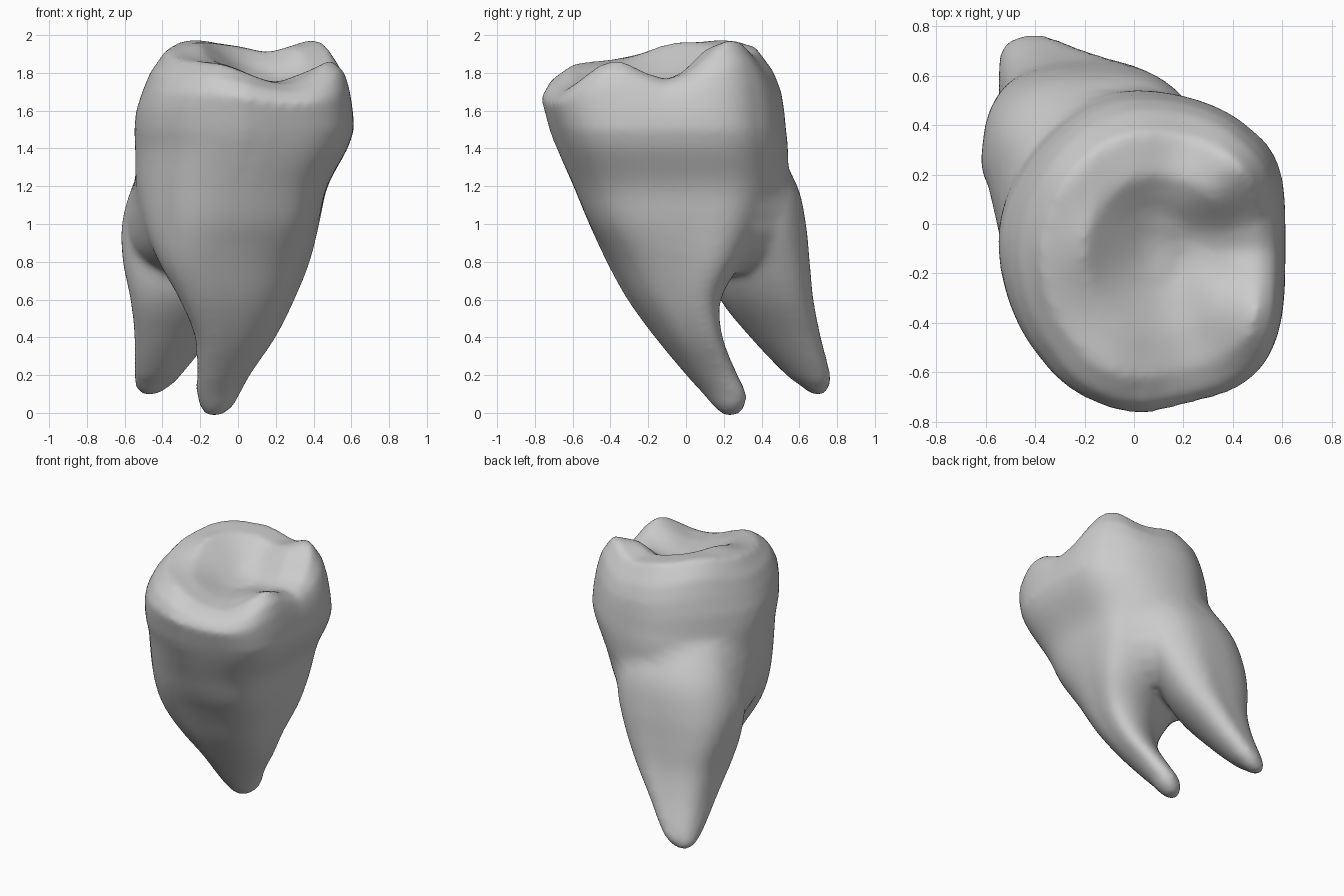
import bpy, bmesh, math
from mathutils import Vector

cube = bpy.data.objects.get("Cube")
if cube:
    bpy.data.objects.remove(cube, do_unlink=True)

SEGMENTS = 64
SHOULDER = 1.5

# Cusps of the chewing surface: x, y, height, radius
CUSPS = [
    (-0.22, 0.20, 0.25, 0.28),
    (-0.28, -0.08, 0.10, 0.20),
    (0.38, 0.21, 0.29, 0.22),
    (0.50, -0.38, 0.17, 0.22),
    (-0.28, -0.30, 0.15, 0.30),
    (-0.08, -0.60, 0.11, 0.25),
    (0.05, 0.33, 0.15, 0.20),
]

# Front root and trunk: z, x bounds, y bounds, phase, corner fullness
FRONT_ROOT = [
    (-0.015, -0.17, -0.09, 0.20, 0.27, 80, 0),
    (0.03, -0.20, -0.03, 0.15, 0.31, 75, 0),
    (0.10, -0.22, 0.01, 0.09, 0.32, 70, 0),
    (0.20, -0.22, 0.065, 0.00, 0.275, 66, 0.05),
    (0.40, -0.23, 0.20, -0.165, 0.195, 60, 0.15),
    (0.60, -0.31, 0.30, -0.31, 0.185, 60, 0.25),
    (0.80, -0.42, 0.38, -0.42, 0.30, 66, 0.32),
    (1.00, -0.50, 0.43, -0.51, 0.44, 78, 0.4),
    (1.20, -0.54, 0.475, -0.575, 0.53, 86, 0.4),
    (1.40, -0.545, 0.58, -0.645, 0.54, 90, 0.4),
    (1.50, -0.55, 0.615, -0.68, 0.53, 90, 0.4),
]

# Back root, rising inside the trunk; negative fullness is the opposite corner
BACK_ROOT = [
    (0.10, -0.52, -0.42, 0.66, 0.74, 80, 0),
    (0.14, -0.545, -0.36, 0.61, 0.76, 76, -0.1),
    (0.20, -0.55, -0.30, 0.53, 0.765, 72, -0.2),
    (0.40, -0.55, -0.14, 0.34, 0.715, 68, -0.32),
    (0.60, -0.57, 0.02, 0.18, 0.675, 68, -0.38),
    (0.80, -0.61, 0.14, 0.10, 0.655, 72, -0.35),
    (1.00, -0.615, 0.24, 0.02, 0.635, 80, -0.25),
    (1.20, -0.56, 0.25, 0.00, 0.59, 84, -0.2),
    (1.40, -0.46, 0.20, 0.00, 0.475, 88, -0.1),
    (1.50, -0.40, 0.20, 0.00, 0.41, 90, 0),
]

# Crown sides and top: share of chewing height, x bounds, y bounds
CROWN = [
    (0.35, -0.54, 0.61, -0.705, 0.52),
    (0.65, -0.507, 0.595, -0.725, 0.505),
    (0.88, -0.465, 0.57, -0.68, 0.465),
    (1.00, -0.38, 0.51, -0.58, 0.37),
    (1.00, -0.20, 0.36, -0.42, 0.20),
    (1.00, -0.08, 0.20, -0.22, 0.06),
    (1.00, 0.02, 0.08, -0.10, -0.04),
]


def chewing_height(x, y):
    return 1.70 + sum(h * math.exp(-((x - a) ** 2 + (y - b) ** 2) / r ** 2)
                      for a, b, h, r in CUSPS)


def power(value, p):
    return math.copysign(abs(value) ** p, value)


def section(z, x0, x1, y0, y1, phase, corner, fraction=0.0):
    """Ring of points in the given bounds; a phase under 90 leans it diagonally."""
    points = []
    shift = math.radians(phase)
    crownness = min(1.0, max(0.0, (z - 0.9) / 0.55))
    for i in range(SEGMENTS):
        t = math.tau * i / SEGMENTS
        # Each corner has its own squareness
        c, s = math.cos(t + math.pi / 4), math.sin(t + math.pi / 4)
        p = 1 - max(0.0, corner * c)
        p -= crownness * (0.14 * s * s + 0.06 * s + 0.1 * min(0.0, c))
        x = (x0 + x1) / 2 + (x1 - x0) / 2 * power(math.cos(t), p)
        y = (y0 + y1) / 2 + (y1 - y0) / 2 * power(math.cos(t - shift), p)
        # Blunt ridge down the front of the crown
        front = max(0.0, -math.sin(t)) ** 2
        y -= 0.045 * crownness * front * math.exp(-((x - 0.02) / 0.17) ** 2)
        points.append(Vector((x, y, z + fraction * (chewing_height(x, y) - z))))
    return points


def at_height(table, z):
    """Smoothly interpolated section of a root at height z."""
    last = len(table) - 1
    k = max(i for i in range(last) if table[i][0] <= z)

    def slope(i, c):
        a, b = table[max(i - 1, 0)], table[min(i + 1, last)]
        return (b[c] - a[c]) / (b[0] - a[0])

    a, b = table[k], table[k + 1]
    d = b[0] - a[0]
    s = (z - a[0]) / d
    values = []
    for c in range(1, len(a)):
        blend = s * s * (3 - 2 * s)
        ease = s * (1 - s) * ((1 - s) * slope(k, c) - s * slope(k + 1, c))
        values.append(a[c] + (b[c] - a[c]) * blend + d * ease)
    return section(z, *values)


def root_sections(table, steps=4):
    levels = [a[0] + (b[0] - a[0]) * i / steps
              for a, b in zip(table, table[1:]) for i in range(steps)]
    return [at_height(table, z) for z in levels + [table[-1][0]]]


def wrapped_section(z, scale):
    """Convex outline around both roots at height z."""
    points = at_height(FRONT_ROOT, z) + at_height(BACK_ROOT, z)
    outline = []
    for i in range(SEGMENTS):
        t = math.tau * i / SEGMENTS
        way = Vector((math.cos(t), math.sin(t), 0))
        outline.append(max(points, key=way.dot))
    middle = sum(outline, Vector()) / SEGMENTS
    return [middle + (p - middle) * scale for p in outline]


def loft(bm, sections):
    rings = [[bm.verts.new(p) for p in points] for points in sections]
    for a, b in zip(rings, rings[1:]):
        for i in range(SEGMENTS):
            j = (i + 1) % SEGMENTS
            bm.faces.new((a[i], a[j], b[j], b[i]))
    for ring in (rings[0], rings[-1]):
        middle = bm.verts.new(sum((v.co for v in ring), Vector()) / SEGMENTS)
        for i in range(SEGMENTS):
            bm.faces.new((ring[i], ring[(i + 1) % SEGMENTS], middle))


bm = bmesh.new()
# Front root, trunk and crown
crown = [section(SHOULDER, *bounds, 90, 0.4, fraction) for fraction, *bounds in CROWN]
loft(bm, root_sections(FRONT_ROOT) + crown)
# Back root
loft(bm, root_sections(BACK_ROOT))
# Trunk bridging both roots above the fork
bridge = [(0.74, 0.60), (0.80, 0.82), (0.86, 0.92), (0.93, 0.97), (1.0, 0.99)]
bridge += [(1.05 + 0.05 * i, 1.0) for i in range(10)]
loft(bm, [wrapped_section(z, scale) for z, scale in bridge])
bmesh.ops.recalc_face_normals(bm, faces=bm.faces)
mesh = bpy.data.meshes.new("tooth")
bm.to_mesh(mesh)
bm.free()
tooth = bpy.data.objects.new("tooth", mesh)
bpy.context.collection.objects.link(tooth)

# Fuse the roots and crown into one soft skin
remesh = tooth.modifiers.new("fuse", 'REMESH')
remesh.mode = 'VOXEL'
remesh.voxel_size = 0.02
soften = tooth.modifiers.new("soften", 'SMOOTH')
soften.factor = 0.5
soften.iterations = 12
bpy.ops.object.select_all(action='DESELECT')
tooth.select_set(True)
bpy.context.view_layer.objects.active = tooth
for name in ("fuse", "soften"):
    bpy.ops.object.modifier_apply(modifier=name)
bpy.ops.object.shade_smooth()

# Plain pale grey enamel
colour = (0.6, 0.6, 0.6, 1.0)
enamel = bpy.data.materials.new("pale grey enamel")
enamel.use_nodes = True
enamel.diffuse_color = colour
shader = next(n for n in enamel.node_tree.nodes if n.type == 'BSDF_PRINCIPLED')
shader.inputs["Base Color"].default_value = colour
tooth.data.materials.clear()
tooth.data.materials.append(enamel)
